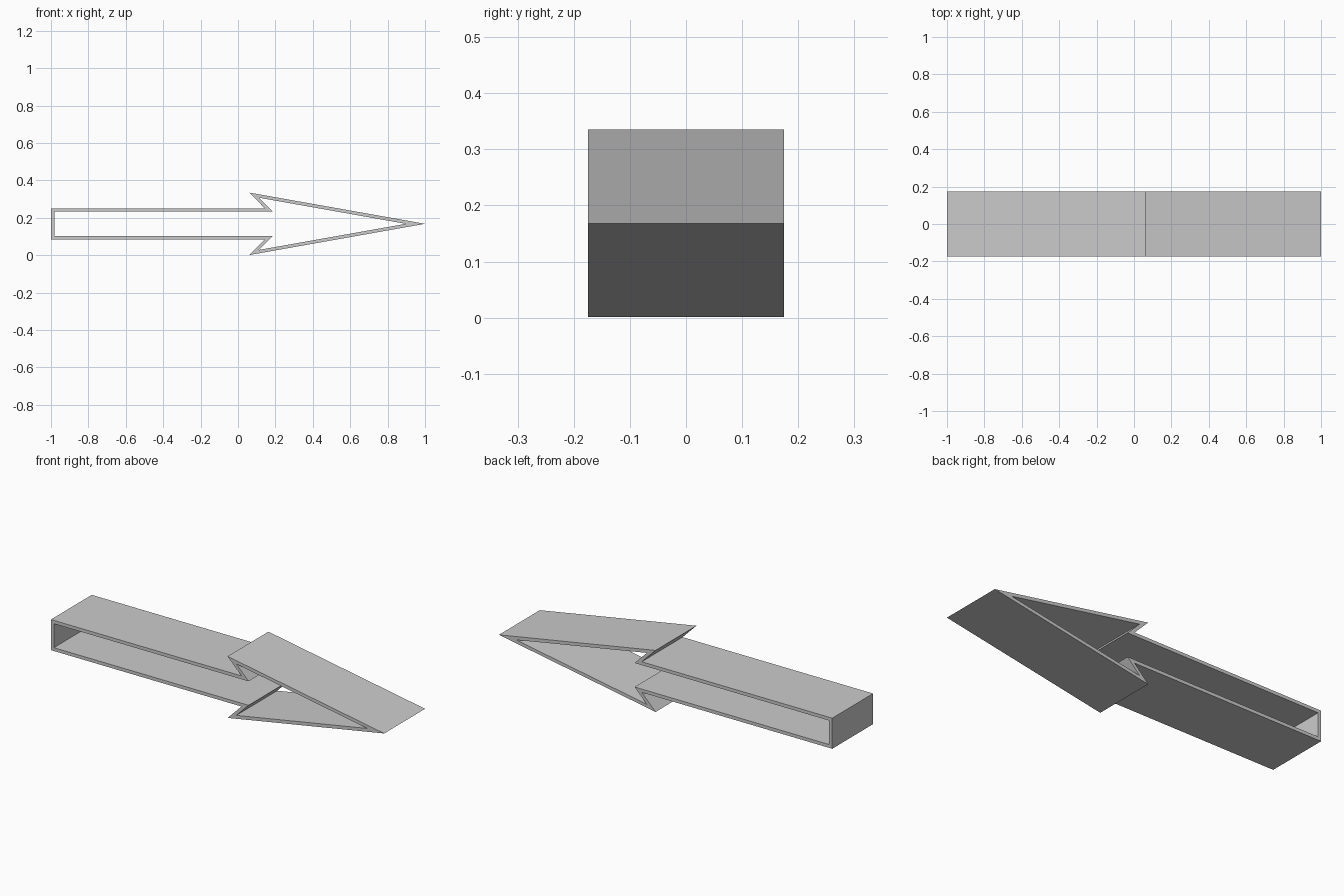
import bpy
import bmesh
from mathutils import Vector

MID = 0.168      # height of the arrow's axis
DEPTH = 0.175    # half the extrusion depth
WALL = 0.018     # thickness of the band

cube = bpy.data.objects.get("Cube")
if cube:
    bpy.data.objects.remove(cube, do_unlink=True)

grey = bpy.data.materials.new("plain grey")
grey.use_nodes = True
colour = (0.6, 0.6, 0.6, 1)
grey.diffuse_color = colour
grey.node_tree.nodes["Principled BSDF"].inputs["Base Color"].default_value = colour


def inset(points, distance):
    """Mitred inward offset of a clockwise closed outline."""
    result = []
    for i, p in enumerate(points):
        a = (p - points[i - 1]).normalized()
        b = (points[(i + 1) % len(points)] - p).normalized()
        na, nb = Vector((a.y, -a.x)), Vector((b.y, -b.x))
        result.append(p + (na + nb) * distance / (1 + na.dot(nb)))
    return result


# Upper half of the arrow outline, mirrored below the axis
upper = [Vector(p) for p in ((-1, 0.083), (0.143, 0.083), (0.06, 0.167))]
lower = [Vector((p.x, -p.y)) for p in reversed(upper)]
outer = upper + [Vector((1, 0))] + lower
inner = inset(outer, WALL)

# Hollow arrow band: outer and inner walls with front and back rims
bm = bmesh.new()


def ring(points, y):
    return [bm.verts.new((p.x, y, p.y + MID)) for p in points]


rings = [ring(outer, -DEPTH), ring(outer, DEPTH), ring(inner, DEPTH), ring(inner, -DEPTH)]
for k in range(4):
    r, s = rings[k], rings[(k + 1) % 4]
    for i in range(len(r)):
        j = (i + 1) % len(r)
        bm.faces.new((r[i], r[j], s[j], s[i]))
bmesh.ops.recalc_face_normals(bm, faces=bm.faces)

mesh = bpy.data.meshes.new("arrow_band")
bm.to_mesh(mesh)
bm.free()
mesh.materials.append(grey)
arrow = bpy.data.objects.new("arrow_band", mesh)
bpy.context.collection.objects.link(arrow)
